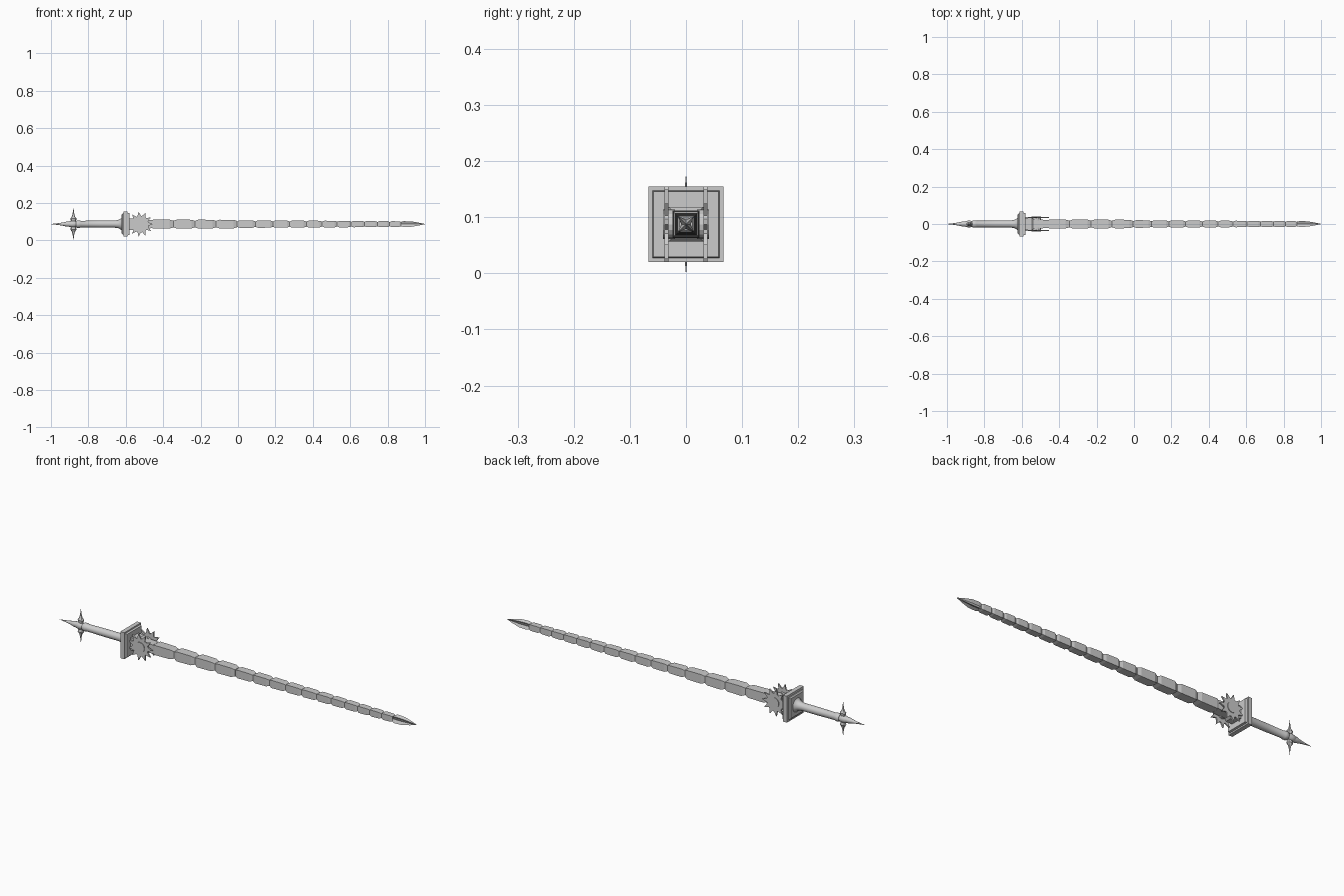
import bpy, bmesh, math

if "Cube" in bpy.data.objects:
    bpy.data.objects.remove(bpy.data.objects["Cube"])

ZC = 0.0875          # height of the sword axis
SQ = [(1, 1), (-1, 1), (-1, -1), (1, -1)]


def finish(name, bm, smooth=False):
    bmesh.ops.recalc_face_normals(bm, faces=bm.faces)
    me = bpy.data.meshes.new(name)
    bm.to_mesh(me)
    bm.free()
    ob = bpy.data.objects.new(name, me)
    bpy.context.collection.objects.link(ob)
    if smooth:
        bpy.ops.object.select_all(action='DESELECT')
        ob.select_set(True)
        bpy.context.view_layer.objects.active = ob
        bpy.ops.object.shade_smooth_by_angle(angle=math.radians(35))
    return ob


def circle(n):
    return [(math.cos(2 * math.pi * i / n), math.sin(2 * math.pi * i / n)) for i in range(n)]


def loft(name, stations, section, smooth=False):
    """Sweep a yz section along x; stations are (x, half size)."""
    bm = bmesh.new()
    rings = [[bm.verts.new((x, y * r, ZC + z * r)) for y, z in section] for x, r in stations]
    n = len(section)
    for a, b in zip(rings, rings[1:]):
        for i in range(n):
            bm.faces.new((a[i], a[(i + 1) % n], b[(i + 1) % n], b[i]))
    bm.faces.new(rings[0])
    bm.faces.new(rings[-1])
    return finish(name, bm, smooth)


def plate(name, outline, y0, y1):
    """Extrude an xz outline between two y values."""
    bm = bmesh.new()
    f = bm.faces.new([bm.verts.new((x, y0, ZC + z)) for x, z in outline])
    g = bmesh.ops.extrude_face_region(bm, geom=[f])
    for v in g['geom']:
        if isinstance(v, bmesh.types.BMVert):
            v.co.y = y1
    return finish(name, bm)


# grip with flare into the guard
loft('grip', [(-0.865, .017), (-0.86, .020), (-0.845, .020), (-0.84, .0175), (-0.74, .019),
              (-0.66, .019), (-0.64, .022), (-0.625, .030), (-0.617, .042)], circle(24), True)

# pommel: collar, long rear spike, upper and lower spikes
loft('pommel_collar', [(-0.91, .010), (-0.90, .016), (-0.88, .019), (-0.862, .014)], circle(16), True)
loft('pommel_spike', [(-1.0, .0005), (-0.96, .005), (-0.93, .010), (-0.915, .014), (-0.90, .014)], circle(12), True)
for s, nm in ((1, 'upper'), (-1, 'lower')):
    bm = bmesh.new()
    prof = [(.010, .012), (.030, .017), (.034, .013), (.042, .008), (.058, .004), (.0875, .0003)]
    rings = [[bm.verts.new((-0.88 + c * r, d * r * .7, ZC + s * h)) for c, d in circle(8)] for h, r in prof]
    for a, b in zip(rings, rings[1:]):
        for i in range(8):
            bm.faces.new((a[i], a[(i + 1) % 8], b[(i + 1) % 8], b[i]))
    bm.faces.new(rings[0])
    bm.faces.new(rings[-1])
    finish('pommel_spike_' + nm, bm)

# stepped square guard
loft('guard', [(-0.622, .050), (-0.617, .056), (-0.612, .056), (-0.612, .067), (-0.590, .067),
               (-0.590, .060), (-0.580, .058)], SQ)

# square socket that carries the blade
loft('blade_socket', [(-0.585, .031), (-0.545, .031), (-0.535, .024), (-0.46, .022)], SQ)

# sunburst plates on both faces with round bosses
rays = 11
sun = []
for i in range(rays):
    a = 2 * math.pi * i / rays
    for da, r in ((0, .068), (.20, .046), (.36, .044)):
        sun.append((-0.522 + r * math.cos(a + da), r * math.sin(a + da)))
for s, nm in ((-1, 'front'), (1, 'back')):
    plate('sunburst_' + nm, sun, s * .031, s * .038)
    plate('sunburst_boss_' + nm, [(-0.522 + .026 * c, .026 * d) for c, d in circle(16)], s * .02, s * .041)

# segmented blade
starts = [-.47, -.345, -.230, -.118, -.005, .093, .186, .276, .365, .450,
          .530, .605, .677, .745, .811, .872]
for i, (a, b) in enumerate(zip(starts, starts[1:])):
    h = .0245 - .0004 * i if i < 4 else .0205 - .0005 * (i - 4)
    w = b - a
    loft('blade_segment_%02d' % (i + 1),
         [(a, h * .72), (a + w * .16, h), (a + w * .84, h * .96), (b, h * .72)], SQ)

# pointed tip with a four-ridged star section
star = [(1, 1), (0, .55), (-1, 1), (-.55, 0), (-1, -1), (0, -.55), (1, -1), (.55, 0)]
loft('blade_tip', [(.868, .011), (.885, .0155), (.925, .0145), (.965, .008), (1.0, .0008)], star)
